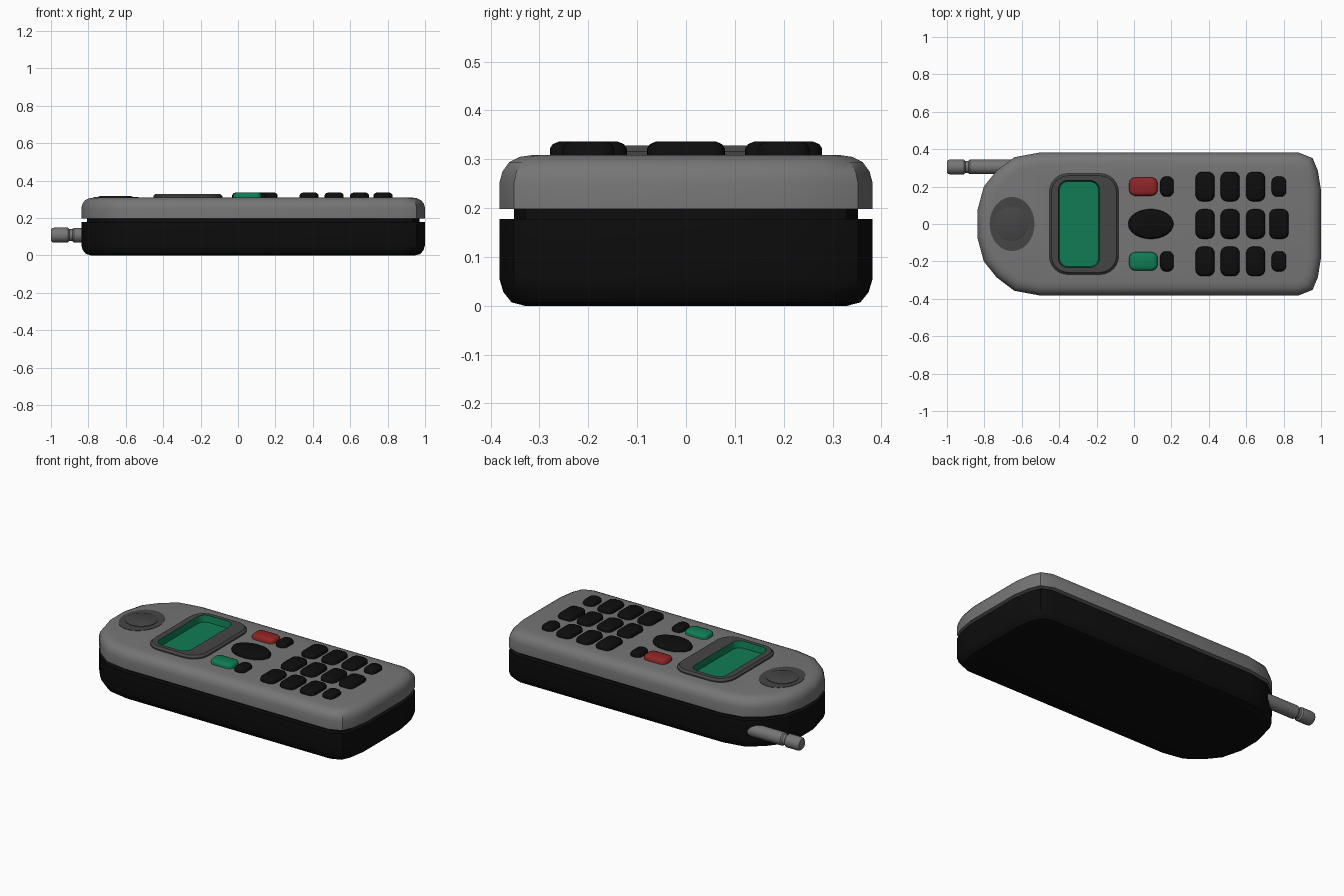
import bpy, bmesh, math
from mathutils import Vector

if "Cube" in bpy.data.objects:
    bpy.data.objects.remove(bpy.data.objects["Cube"])


def material(name, r, g, b):
    m = bpy.data.materials.new(name)
    m.diffuse_color = (r, g, b, 1)
    m.use_nodes = True
    m.node_tree.nodes["Principled BSDF"].inputs["Base Color"].default_value = m.diffuse_color
    return m


GREY = material("shell grey", 0.18, 0.18, 0.18)
DARK = material("dark grey", 0.06, 0.06, 0.06)
BLACK = material("black", 0.004, 0.004, 0.004)
RED = material("red", 0.28, 0.018, 0.018)
GREEN = material("green", 0.005, 0.2, 0.09)


def inset(pts, d):
    """Offset a counter-clockwise outline inward by d, with mitred corners."""
    out = []
    for i, p in enumerate(pts):
        a = (p - pts[i - 1]).normalized()
        b = (pts[(i + 1) % len(pts)] - p).normalized()
        na, nb = Vector((-a.y, a.x)), Vector((-b.y, b.x))
        out.append(p + (na + nb) * (d / (1 + na.dot(nb))))
    return out


def rounded_rect(x0, x1, y0, y1, r, seg=4):
    pts = []
    for k, (cx, cy) in enumerate([(x1 - r, y1 - r), (x0 + r, y1 - r),
                                  (x0 + r, y0 + r), (x1 - r, y0 + r)]):
        for i in range(seg + 1):
            t = math.pi / 2 * (k + i / seg)
            pts.append(Vector((cx + r * math.cos(t), cy + r * math.sin(t))))
    return pts


def ellipse(cx, rx, ry, n=32):
    return [Vector((cx + rx * math.cos(2 * math.pi * i / n),
                    ry * math.sin(2 * math.pi * i / n))) for i in range(n)]


def smooth(ob, angle=35):
    bpy.ops.object.select_all(action='DESELECT')
    ob.select_set(True)
    bpy.context.view_layer.objects.active = ob
    bpy.ops.object.shade_smooth_by_angle(angle=math.radians(angle))


def loft(name, rings, mats, second_from=None):
    """Closed solid through 3D rings; bands from second_from on (and the end cap) use mats[1]."""
    bm = bmesh.new()
    rows = [[bm.verts.new(p) for p in r] for r in rings]
    n = len(rows[0])
    bm.faces.new(rows[0][::-1])
    for k in range(len(rows) - 1):
        for i in range(n):
            j = (i + 1) % n
            f = bm.faces.new((rows[k][i], rows[k][j], rows[k + 1][j], rows[k + 1][i]))
            f.material_index = int(second_from is not None and k >= second_from)
    bm.faces.new(rows[-1]).material_index = int(second_from is not None)
    bmesh.ops.recalc_face_normals(bm, faces=bm.faces)
    me = bpy.data.meshes.new(name)
    bm.to_mesh(me)
    bm.free()
    for m in mats:
        me.materials.append(m)
    ob = bpy.data.objects.new(name, me)
    bpy.context.collection.objects.link(ob)
    smooth(ob)
    return ob


def at(pts, z):
    return [(p.x, p.y, z) for p in pts]


def stack(name, outline, levels, mat):
    """Solid from an outline and a list of (inset, z)."""
    return loft(name, [at(inset(outline, d), z) for d, z in levels], [mat])


# Body outline, one half mirrored across y
half = [Vector(p) for p in [(1.0, 0.18), (0.983, 0.285), (0.955, 0.352), (0.88, 0.382),
                            (-0.505, 0.382), (-0.64, 0.357), (-0.735, 0.285),
                            (-0.803, 0.2), (-0.838, 0.07)]]
body = half + [Vector((p.x, -p.y)) for p in reversed(half)]

# Lower case with the recessed seam on top
stack("lower_case", body, [(0.052, 0), (0.025, 0.007), (0.008, 0.028), (0, 0.055),
                           (0, 0.178), (0.03, 0.178), (0.03, 0.205)], BLACK)

# Upper shell, cut open under the screen
shell = stack("upper_shell", body, [(0, 0.198), (0, 0.252), (0.006, 0.275), (0.02, 0.294),
                                    (0.042, 0.305), (0.07, 0.309)], GREY)
frame = rounded_rect(-0.453, -0.082, -0.27, 0.27, 0.1, 6)
glass = rounded_rect(-0.404, -0.185, -0.233, 0.233, 0.05, 6)
cutter = stack("screen_cutter", frame, [(0.02, 0.25), (0.02, 0.4)], GREY)
cutter.hide_render = True
mod = shell.modifiers.new("screen_hole", 'BOOLEAN')
mod.operation = 'DIFFERENCE'
mod.solver = 'EXACT'
mod.object = cutter
bpy.context.view_layer.objects.active = shell
bpy.ops.object.modifier_apply(modifier=mod.name)
bpy.data.objects.remove(cutter)
smooth(shell)

# Screen frame with sunken green display
loft("screen", [at(frame, 0.26), at(frame, 0.316), at(inset(frame, 0.012), 0.328),
                at(glass, 0.328), at(inset(glass, 0.006), 0.288)], [DARK, GREEN], 3)

# Earpiece
stack("earpiece_plate", ellipse(-0.652, 0.12, 0.145), [(0, 0.303), (0, 0.311)], DARK)
stack("earpiece_disc", ellipse(-0.655, 0.09, 0.09),
      [(0, 0.308), (0, 0.314), (0.008, 0.317)], DARK)


# Keys
def key(name, outline, mat):
    stack(name, outline, [(0, 0.3), (0, 0.322), (0.006, 0.331), (0.018, 0.336)], mat)


def rect_key(name, cx, cy, w, h, mat, r=0.035):
    key(name, rounded_rect(cx - w / 2, cx + w / 2, cy - h / 2, cy + h / 2, r), mat)


for row, y in enumerate((-0.2, 0, 0.2)):
    for col, x in enumerate((0.38, 0.514, 0.65)):
        rect_key(f"number_key_{row}_{col}", x, y, 0.102, 0.158, BLACK)
    w, h = (0.102, 0.158) if y == 0 else (0.078, 0.108)
    rect_key(f"number_key_{row}_3", 0.775, y, w, h, BLACK, 0.03)

for side, y, mat in (("call", -0.2, GREEN), ("end", 0.2, RED)):
    rect_key(side + "_key", 0.05, y, 0.152, 0.098, mat, 0.032)
    rect_key(side + "_side_key", 0.176, y, 0.072, 0.108, BLACK, 0.03)
key("navigation_key", ellipse(0.09, 0.121, 0.08), BLACK)

# Antenna, turned along x
profile = [(-1.0, 0.03), (-0.992, 0.038), (-0.982, 0.04), (-0.91, 0.04), (-0.902, 0.032),
           (-0.886, 0.032), (-0.878, 0.039), (-0.5, 0.039)]
loft("antenna", [[(x, 0.305 + r * math.cos(t), 0.108 + r * math.sin(t))
                  for t in (2 * math.pi * i / 20 for i in range(20))]
                 for x, r in profile], [GREY])
